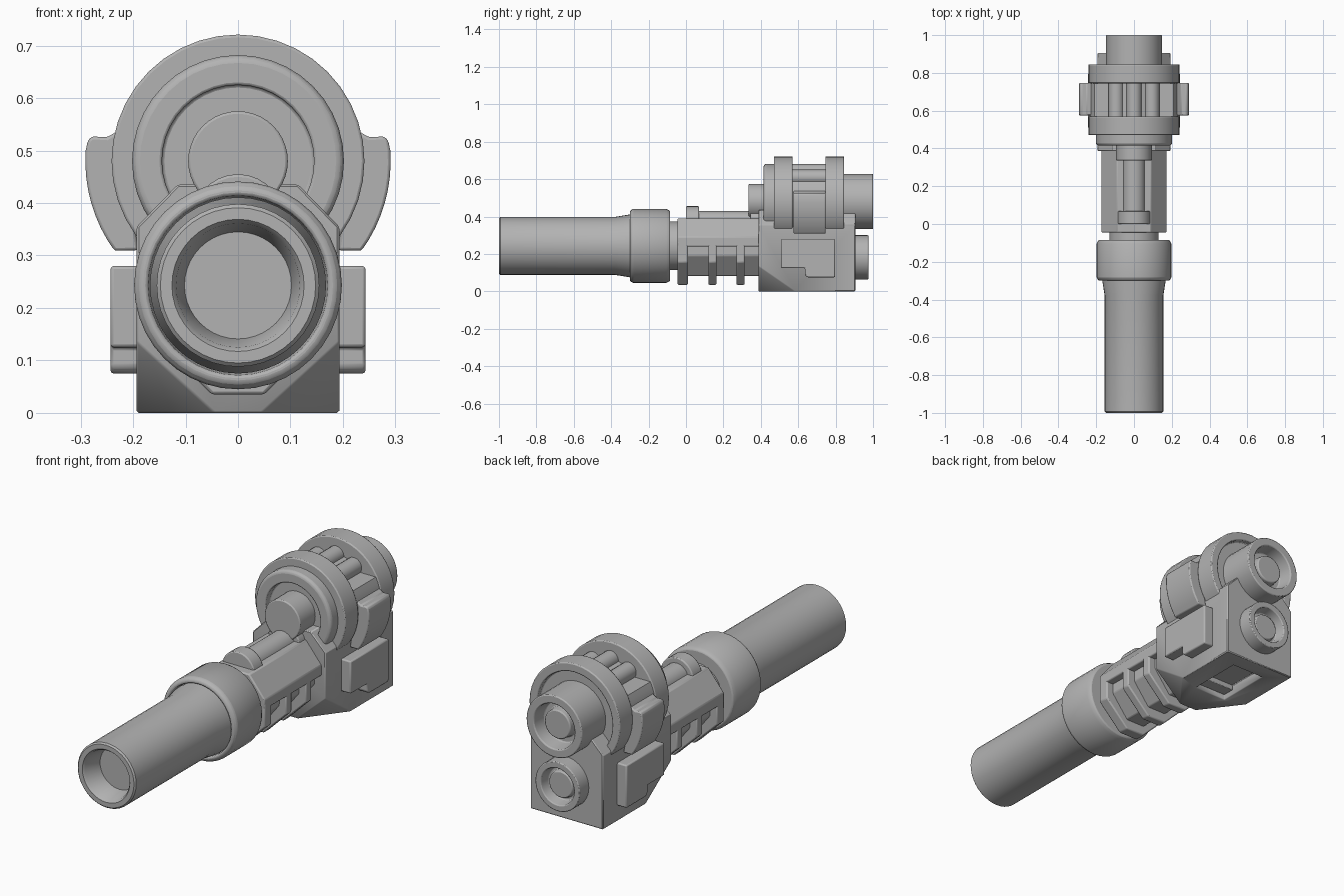
import bpy, bmesh, math
from math import cos, sin, radians

if "Cube" in bpy.data.objects:
    bpy.data.objects.remove(bpy.data.objects["Cube"], do_unlink=True)

GREY = (0.45, 0.45, 0.45, 1)
mat = bpy.data.materials.new("mid grey")
mat.use_nodes = True
mat.diffuse_color = GREY
mat.node_tree.nodes["Principled BSDF"].inputs["Base Color"].default_value = GREY


def finish(bm, name, bevel=0.006):
    """Turn a bmesh into a shaded object with softened edges."""
    bmesh.ops.remove_doubles(bm, verts=bm.verts, dist=1e-5)
    bmesh.ops.recalc_face_normals(bm, faces=bm.faces)
    me = bpy.data.meshes.new(name)
    bm.to_mesh(me)
    bm.free()
    me.materials.append(mat)
    ob = bpy.data.objects.new(name, me)
    bpy.context.collection.objects.link(ob)
    if bevel:
        mod = ob.modifiers.new("soft edges", "BEVEL")
        mod.width = bevel
        mod.segments = 2
        mod.limit_method = "ANGLE"
        mod.angle_limit = radians(30)
    bpy.ops.object.select_all(action="DESELECT")
    ob.select_set(True)
    bpy.context.view_layer.objects.active = ob
    bpy.ops.object.shade_smooth_by_angle(angle=radians(30))
    return ob


def lathe(name, profile, z, steps=40, bevel=0.005):
    """Revolve (radius, y) points about a y axis at height z."""
    bm = bmesh.new()
    vs = [bm.verts.new((0, y, z + r)) for r, y in profile]
    es = [bm.edges.new(p) for p in zip(vs, vs[1:])]
    bmesh.ops.spin(bm, geom=vs + es, cent=(0, 0, z), axis=(0, 1, 0),
                   angle=math.tau, steps=steps, use_merge=True)
    return finish(bm, name, bevel)


def prism(name, points, start, end, axis="y", bevel=0.006):
    """Extrude an outline of (x, z) along y, or of (y, z) along x."""
    bm = bmesh.new()
    if axis == "y":
        rings = [[bm.verts.new((a, t, b)) for a, b in points] for t in (start, end)]
    else:
        rings = [[bm.verts.new((t, a, b)) for a, b in points] for t in (start, end)]
    lo, hi = rings
    bm.faces.new(lo)
    bm.faces.new(hi)
    for i in range(len(lo)):
        j = (i + 1) % len(lo)
        bm.faces.new((lo[i], lo[j], hi[j], hi[i]))
    return finish(bm, name, bevel)


def mirrored(half):
    return half + [(-x, z) for x, z in reversed(half)]


def arc(r, a0, a1, n, z):
    angles = [radians(a0 + (a1 - a0) * i / n) for i in range(n + 1)]
    return [(r * cos(a), z + r * sin(a)) for a in angles]


AXIS, DRUM = 0.243, 0.48

# Barrel with open muzzle, collar and neck
lathe("barrel", [(0, -0.9), (0.102, -0.9), (0.118, -0.99), (0.126, -1), (0.148, -1),
                 (0.155, -0.993), (0.155, -0.38), (0.168, -0.3), (0.168, -0.2),
                 (0, -0.2)], AXIS, bevel=0)
lathe("collar", [(0, -0.27), (0.168, -0.27), (0.172, -0.3), (0.186, -0.3),
                 (0.198, -0.285), (0.198, -0.105), (0.188, -0.085), (0, -0.085)], AXIS)
lathe("neck", [(0, -0.1), (0.13, -0.1), (0.13, -0.03), (0, -0.03)], AXIS)

# Handguard: solid top, narrower core and ribs beneath
prism("handguard_top", mirrored([(0.09, 0.39), (0.172, 0.29), (0.172, 0.24)]), -0.045, 0.4)
prism("handguard_core", mirrored([(0.135, 0.26), (0.135, 0.19), (0.05, 0.082)]), -0.04, 0.4)
for i, (y0, y1) in enumerate([(-0.045, 0.01), (0.12, 0.163), (0.27, 0.313)]):
    prism(f"handguard_rib_{i + 1}",
          mirrored([(0.172, 0.27), (0.172, 0.155), (0.05, 0.035)]), y0, y1)

# Rod on top of the handguard
lathe("top_rod", [(0, 0.03), (0.06, 0.03), (0.06, 0.4), (0, 0.4)], 0.37, 24)
for name, y0, y1 in [("front", 0, 0.07), ("rear", 0.345, 0.42)]:
    lathe(f"top_rod_{name}_cap", [(0, y0), (0.087, y0), (0.087, y1), (0, y1)], 0.368, 28)

# Receiver with cut-off lower front corners
receiver = prism("receiver", mirrored([(0.115, 0.435), (0.193, 0.355), (0.193, 0)]),
                 0.387, 0.905, bevel=0)
bm = bmesh.new()
bm.from_mesh(receiver.data)
for side in (1, -1):
    corner = (side * 0.193, 0.387, 0.135)
    normal = (side / 0.148, -1 / 0.195, -1 / 0.135)
    cut = bmesh.ops.bisect_plane(bm, geom=bm.verts[:] + bm.edges[:] + bm.faces[:],
                                 plane_co=corner, plane_no=normal, clear_outer=True)
    bmesh.ops.holes_fill(bm, edges=[e for e in bm.edges if e.is_boundary])
bmesh.ops.recalc_face_normals(bm, faces=bm.faces)
bm.to_mesh(receiver.data)
bm.free()

# Underside pocket
cutter = prism("pocket_cutter", mirrored([(0.085, 0.05), (0.085, -0.05)]), 0.55, 0.82, bevel=0)
cutter.hide_render = True
cutter.hide_viewport = True
pocket = receiver.modifiers.new("pocket", "BOOLEAN")
pocket.object = cutter
pocket.solver = "EXACT"
soft = receiver.modifiers.new("soft edges", "BEVEL")
soft.width = 0.004
soft.limit_method = "ANGLE"
prism("pocket_step", mirrored([(0.085, 0.06), (0.085, 0.025)]), 0.55, 0.61, bevel=0.003)

# Notched side plates
plate = [(0.508, 0.28), (0.797, 0.28), (0.797, 0.075), (0.648, 0.075),
         (0.635, 0.088), (0.635, 0.125), (0.508, 0.125)]
for name, s in [("left", 1), ("right", -1)]:
    prism(f"{name}_side_plate", plate, s * 0.18, s * 0.243, axis="x")

# Rear port on the receiver
lathe("rear_port", [(0, 0.95), (0.062, 0.95), (0.066, 0.925), (0.08, 0.925),
                    (0.088, 0.975), (0.118, 0.975), (0.118, 0.89), (0, 0.89)],
      0.182, bevel=0.004)

# Drum: front plate, two wide rings, core and cylinders between
lathe("drum_front_plate", [(0, 0.45), (0.145, 0.45), (0.145, 0.415), (0.192, 0.415),
                           (0.202, 0.425), (0.202, 0.5), (0, 0.5)], DRUM)
lathe("drum_front_ring", [(0, 0.47), (0.241, 0.47), (0.241, 0.57), (0, 0.57)], DRUM)
lathe("drum_rear_ring", [(0, 0.82), (0.2, 0.82), (0.2, 0.845), (0.241, 0.845),
                         (0.241, 0.745), (0, 0.745)], DRUM)
lathe("drum_core", [(0, 0.55), (0.165, 0.55), (0.165, 0.76), (0, 0.76)], DRUM)
for i in range(10):
    a = math.tau * i / 10
    rod = lathe(f"drum_cylinder_{i + 1}", [(0, 0.55), (0.041, 0.55), (0.041, 0.76), (0, 0.76)],
                0, 16, bevel=0)
    rod.location = (0.16 * sin(a), 0, DRUM + 0.16 * cos(a))

# Lower shell of the drum and its side grips
prism("drum_shell", arc(0.236, 27, -207, 36, DRUM), 0.56, 0.755, bevel=0)
grip = ([(0.19, 0.31)] + arc(0.291, -36, 4, 8, DRUM)
        + [(0.286, 0.52), (0.278, 0.527), (0.25, 0.525), (0.225, 0.54)])
for name, s in [("left", 1), ("right", -1)]:
    prism(f"{name}_drum_grip", [(s * x, z) for x, z in grip], 0.575, 0.747)

# Axle knob at the front and hollow tube at the rear of the drum
lathe("drum_front_knob", [(0, 0.335), (0.095, 0.335), (0.095, 0.46), (0, 0.46)], DRUM)
lathe("drum_rear_tube", [(0, 0.975), (0.068, 0.975), (0.072, 0.93), (0.1, 0.93),
                         (0.108, 1), (0.148, 1), (0.148, 0.8), (0, 0.8)], DRUM)
